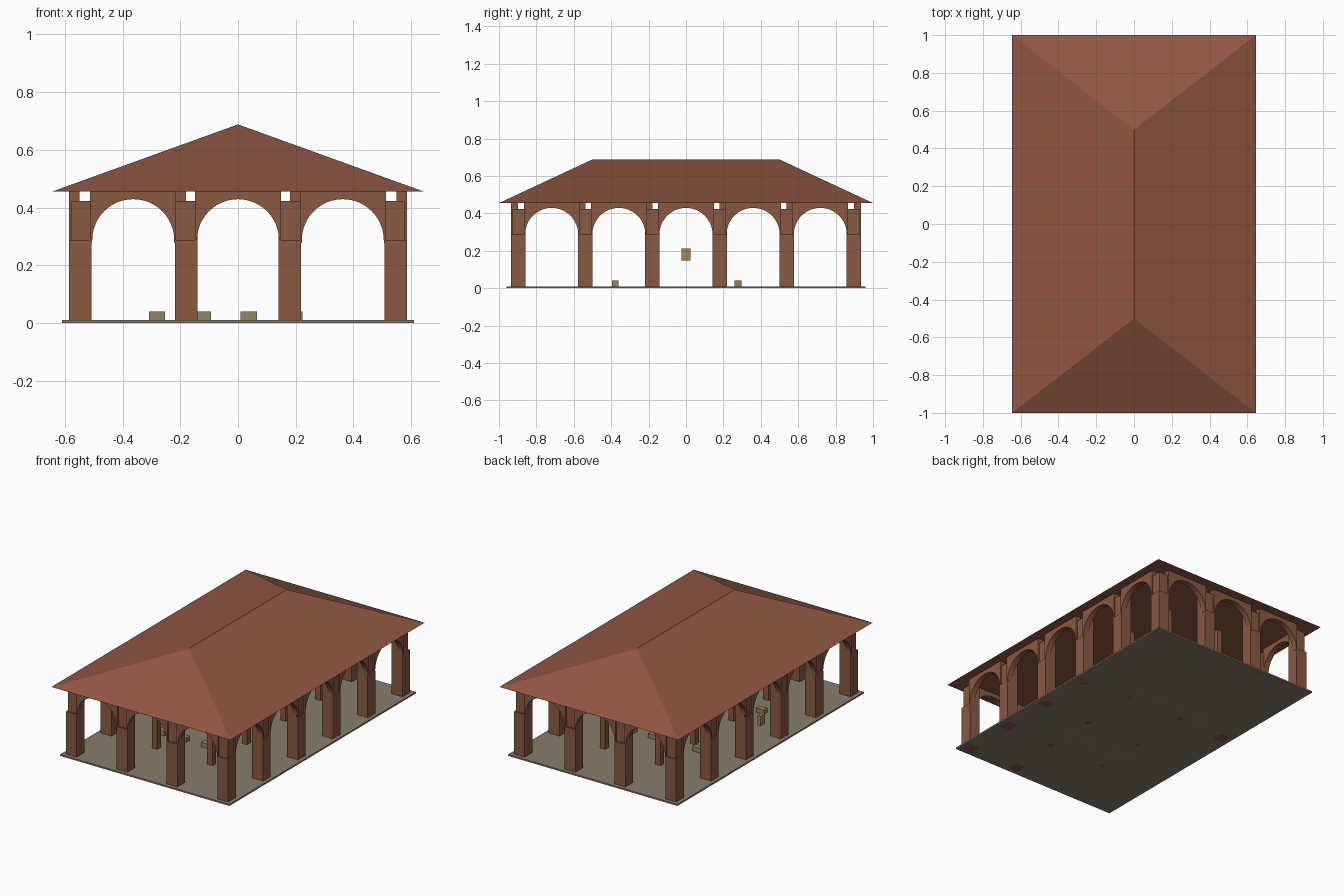
import bpy, bmesh, math
from mathutils import Matrix, Vector

if "Cube" in bpy.data.objects:
    bpy.data.objects.remove(bpy.data.objects["Cube"])


def material(name, rgb):
    m = bpy.data.materials.new(name)
    m.diffuse_color = (*rgb, 1)
    m.use_nodes = True
    m.node_tree.nodes["Principled BSDF"].inputs["Base Color"].default_value = m.diffuse_color
    return m


ROOF = material("roof_tile", (0.28, 0.095, 0.055))
BRICK = material("brick", (0.25, 0.10, 0.055))
STONE = material("stone", (0.24, 0.21, 0.155))
BENCH = material("bench_wood", (0.28, 0.23, 0.13))
GOLD = material("ochre", (0.36, 0.24, 0.085))


def add(name, bm, mat):
    bmesh.ops.recalc_face_normals(bm, faces=bm.faces)
    me = bpy.data.meshes.new(name)
    bm.to_mesh(me)
    bm.free()
    me.materials.append(mat)
    ob = bpy.data.objects.new(name, me)
    bpy.context.collection.objects.link(ob)
    return ob


def box(name, lo, hi, mat):
    lo, hi = Vector(lo), Vector(hi)
    bm = bmesh.new()
    bmesh.ops.create_cube(bm, size=1, matrix=Matrix.Translation((lo + hi) / 2)
                          @ Matrix.Diagonal((*(hi - lo), 1)))
    return add(name, bm, mat)


EAVE, SPRING = 0.455, 0.287


def arch(name, centre, angle):
    # spandrel panel with a semicircular opening, extruded to wall thickness
    r, half, thick, n = 0.142, 0.149, 0.037, 24
    pts = [(-half, SPRING - 0.01), (-half, EAVE), (half, EAVE), (half, SPRING - 0.01), (r, SPRING - 0.01)]
    pts += [(r * math.cos(math.pi * i / n), SPRING + r * math.sin(math.pi * i / n)) for i in range(n + 1)]
    pts += [(-r, SPRING - 0.01)]
    bm = bmesh.new()
    face = bm.faces.new([bm.verts.new((x, -thick / 2, z)) for x, z in pts])
    ext = bmesh.ops.extrude_face_region(bm, geom=[face])
    bmesh.ops.translate(bm, vec=(0, thick, 0),
                        verts=[v for v in ext["geom"] if isinstance(v, bmesh.types.BMVert)])
    bm.transform(Matrix.Translation((*centre, 0)) @ Matrix.Rotation(angle, 4, "Z"))
    add(name, bm, BRICK)


# floor slab
box("floor", (-0.61, -0.96, 0), (0.61, 0.96, 0.01), STONE)

# hipped roof
bm = bmesh.new()
c = [bm.verts.new((x, y, EAVE)) for x, y in ((-0.645, -1), (0.645, -1), (0.645, 1), (-0.645, 1))]
f, b = bm.verts.new((0, -0.5, 0.688)), bm.verts.new((0, 0.5, 0.688))
for face in (c, (c[0], c[1], f), (c[1], c[2], b, f), (c[2], c[3], b), (c[3], c[0], f, b)):
    bm.faces.new(face)
add("roof", bm, ROOF)

# perimeter pillars: lower shaft and slightly set back upper block
XS = (-0.546, -0.18, 0.18, 0.546)
YS = (-0.897, -0.539, -0.18, 0.18, 0.539, 0.897)
H = 0.039
for x in XS:
    for y in YS:
        edge_x, edge_y = abs(x) > 0.5, abs(y) > 0.8
        if not (edge_x or edge_y):
            continue
        box("pillar_shaft", (x - H, y - H, 0), (x + H, y + H, SPRING), BRICK)
        lo, hi = [x - H, y - H], [x + H, y + H]
        for k, (v, on_edge) in enumerate(((x, edge_x), (y, edge_y))):
            if on_edge and v > 0:
                hi[k] -= 0.009
            elif on_edge:
                lo[k] += 0.009
        box("pillar_block", (*lo, SPRING), (*hi, 0.423), BRICK)

# arches between the pillars, front/back and both sides
for s in (-1, 1):
    for x in (-0.363, 0, 0.363):
        arch("end_arch", (x, s * 0.918), 0)
    for i in range(-2, 3):
        arch("side_arch", (s * 0.567, i * 0.359), math.pi / 2)

# slim inner posts
for x in (-0.199, 0.199):
    for y in (-0.556, -0.199, 0.199, 0.556):
        box("inner_post", (x - 0.019, y - 0.019, 0), (x + 0.019, y + 0.019, EAVE), BRICK)

# two rows of low benches
for y in (-0.378, 0.278):
    for x in (-0.281, -0.122, 0.037, 0.196):
        box("bench", (x - 0.028, y - 0.018, 0), (x + 0.028, y + 0.018, 0.04), BENCH)

# small hanging plaque in the left arcade
box("plaque", (-0.553, -0.024, 0.147), (-0.533, 0.024, 0.211), GOLD)
